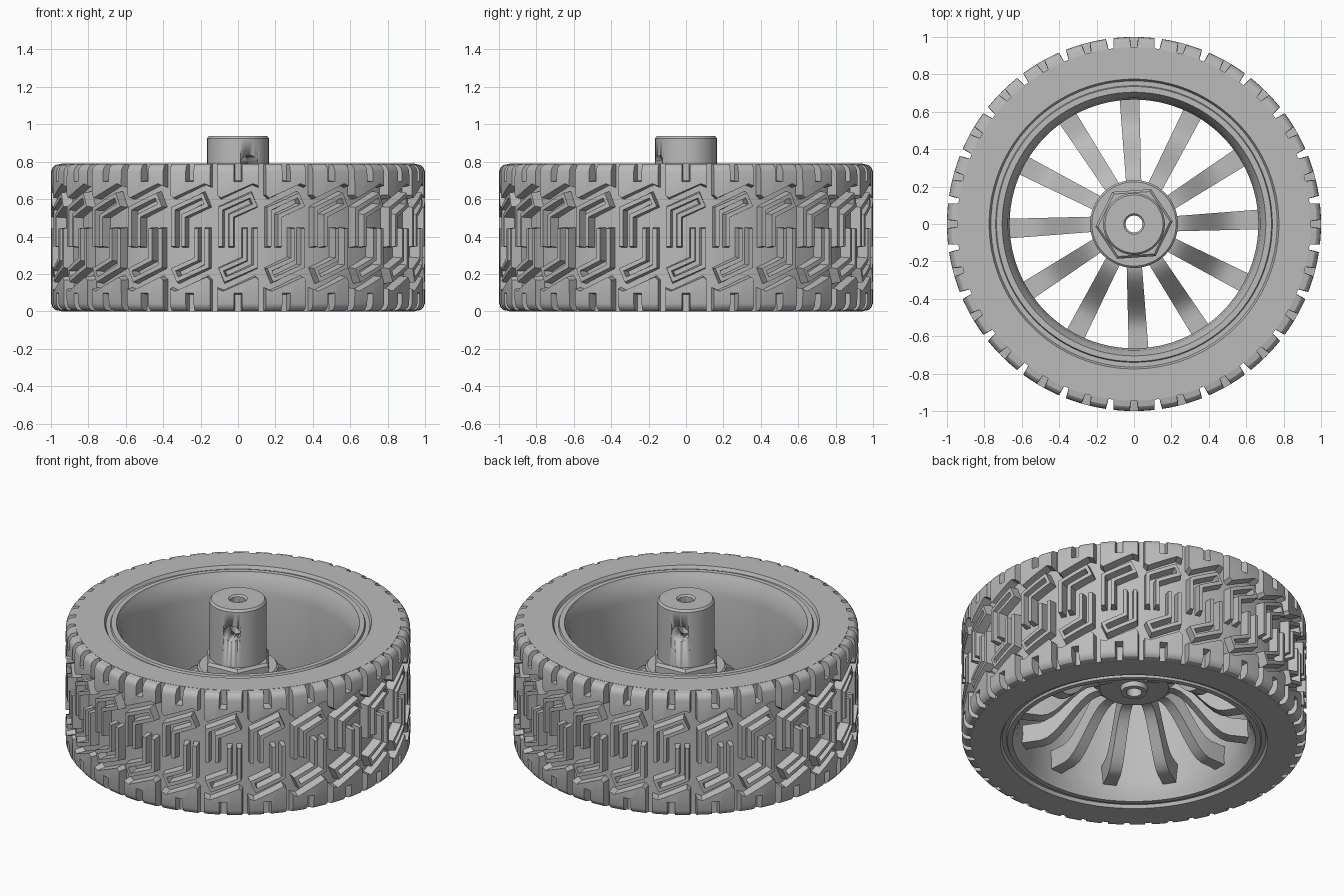
import bpy, bmesh
from math import sin, cos, pi, radians, sqrt
from mathutils import Vector, Matrix

cube = bpy.data.objects.get("Cube")
if cube:
    bpy.data.objects.remove(cube)

H = 0.79          # tyre height
CELLS = 24        # tread repeats
SPOKES = 12
TWIST = radians(4)

grey = bpy.data.materials.new("mid_grey")
grey.use_nodes = True
grey.diffuse_color = (0.5, 0.5, 0.5, 1)
grey.node_tree.nodes["Principled BSDF"].inputs["Base Color"].default_value = (0.5, 0.5, 0.5, 1)


def finish(name, bm, angle=30):
    mesh = bpy.data.meshes.new(name)
    bm.to_mesh(mesh)
    bm.free()
    mesh.materials.append(grey)
    ob = bpy.data.objects.new(name, mesh)
    bpy.context.collection.objects.link(ob)
    bpy.ops.object.select_all(action="DESELECT")
    ob.select_set(True)
    bpy.context.view_layer.objects.active = ob
    if angle:
        bpy.ops.object.shade_smooth_by_angle(angle=radians(angle))
    return ob


def lathe(name, profile, sides, turn=0.0, angle=30):
    """Spin a closed (radius, height) profile round the axle."""
    bm = bmesh.new()
    rings = []
    for i in range(sides):
        a = 2 * pi * i / sides + turn
        rings.append([bm.verts.new((r * cos(a), r * sin(a), z)) for r, z in profile])
    n = len(profile)
    for i in range(sides):
        p, q = rings[i], rings[(i + 1) % sides]
        for j in range(n):
            k = (j + 1) % n
            bm.faces.new((p[j], q[j], q[k], p[k]))
    bmesh.ops.recalc_face_normals(bm, faces=bm.faces)
    return finish(name, bm, angle)


# Tyre body with its inner rim, symmetric about mid height
upper = [(0.945, H), (0.775, H), (0.765, 0.77), (0.74, 0.77), (0.735, 0.783),
         (0.705, 0.783), (0.695, 0.76), (0.675, 0.72), (0.665, 0.65)]
lower = [(r, H - z) for r, z in reversed(upper)]
lathe("tyre_and_rim", upper + lower, 96)


# Tread blocks, drawn flat as (around, height), then wrapped on the tyre
def offset(path, d):
    a, b, c = (Vector(p) for p in path)
    n1 = (b - a).normalized().orthogonal()
    n2 = (c - b).normalized().orthogonal()
    return [a + n1 * d, b + (n1 + n2) * d / (1 + n1.dot(n2)), c + n2 * d]


def hook():
    """Bent bar with a slot along its middle."""
    path = [(-0.065, 0.34), (-0.065, 0.53), (0.095, 0.6)]
    short = path[:2] + [(0.065, 0.587)]
    w, s = 0.047, 0.011
    return (offset(path, w) + offset(path, -w)[::-1]
            + offset(short, -s) + offset(short, s)[::-1])


shoulder = [(-0.118, H), (-0.118, 0.62), (-0.095, 0.598), (0.08, 0.675),
            (0.118, 0.66), (0.118, H), (0.015, H), (0.015, 0.7),
            (-0.015, 0.7), (-0.015, H)]


def tread_radius(z):
    d = min(0.05, max(0, abs(z - H / 2) - (H / 2 - 0.05)))
    return 0.95 + sqrt(0.05 ** 2 - d * d)


cell = bmesh.new()
for outline in (hook(), shoulder):
    for flip in (False, True):
        pts = [(-u, H - z) if flip else (u, z) for u, z in outline]
        face = cell.faces.new([cell.verts.new((u, z, 0)) for u, z in pts])
        face.normal_update()
        if face.normal.z < 0:
            face.normal_flip()
cuts = [((u, 0, 0), (1, 0, 0)) for u in (-0.06, 0, 0.06)]
cuts += [((0, z, 0), (0, 1, 0)) for e in (0.012, 0.025, 0.042) for z in (e, H - e)]
for co, no in cuts:
    bmesh.ops.bisect_plane(cell, geom=cell.verts[:] + cell.edges[:] + cell.faces[:],
                           plane_co=co, plane_no=no)
tops = cell.faces[:]
bmesh.ops.inset_region(cell, faces=tops, use_boundary=True,
                       use_even_offset=True, thickness=0.007, depth=0)
raised = {v for f in tops for v in f.verts}
for v in cell.verts:
    u, z = v.co.x, v.co.y
    r = tread_radius(z) if v in raised else 0.938
    v.co = (r * sin(u), -r * cos(u), z)
cell_mesh = bpy.data.meshes.new("tread_cell")
cell.to_mesh(cell_mesh)
cell.free()

tread = bmesh.new()
for i in range(CELLS):
    start = len(tread.verts)
    tread.from_mesh(cell_mesh)
    tread.verts.ensure_lookup_table()
    bmesh.ops.rotate(tread, verts=tread.verts[start:], cent=(0, 0, 0),
                     matrix=Matrix.Rotation(2 * pi * i / CELLS, 3, "Z"))
bpy.data.meshes.remove(cell_mesh)
finish("tread_blocks", tread, 25)

# Hub and hexagonal nut
lathe("hub", [(0.045, 0.33), (0.075, 0.33), (0.08, 0.36), (0.2, 0.36), (0.235, 0.39),
              (0.235, 0.505), (0.225, 0.515), (0.045, 0.515)], 64)
lathe("hex_nut", [(0.15, 0.5), (0.207, 0.5), (0.207, 0.555), (0.193, 0.572), (0.15, 0.572)],
      6, TWIST, 0)

# Axle sleeve with a cross hole
sleeve = lathe("axle_sleeve", [(0.045, 0.5), (0.165, 0.5), (0.165, 0.925), (0.155, 0.938),
                               (0.055, 0.938), (0.045, 0.928)], 64)
cut = bmesh.new()
bmesh.ops.create_cone(cut, cap_ends=True, segments=32, radius1=0.05, radius2=0.05, depth=0.6,
                      matrix=Matrix.Translation((0, 0, 0.785))
                      @ Matrix.Rotation(radians(-68), 4, "Z") @ Matrix.Rotation(pi / 2, 4, "Y"))
cutter = finish("hole_cutter", cut)
cutter.hide_render = True
mod = sleeve.modifiers.new("cross_hole", "BOOLEAN")
mod.object = cutter
mod.solver = "EXACT"
bpy.context.view_layer.objects.active = sleeve
bpy.ops.object.modifier_apply(modifier=mod.name)
bpy.data.objects.remove(cutter)

# S-curved spokes running down from the hub to the rim
STEPS = 12
spokes = bmesh.new()
for i in range(SPOKES):
    turn = Matrix.Rotation(2 * pi * i / SPOKES, 3, "Z")
    last = None
    for k in range(STEPS + 1):
        r = 0.19 + 0.49 * k / STEPS
        t = min(1, max(0, (r - 0.22) / 0.34))
        s = t * t * (3 - 2 * t)
        top, base = 0.47 - 0.27 * s, 0.365 - 0.275 * s
        half = 0.04 + 0.013 * k / STEPS
        mid = 0.025 * k / STEPS
        ring = [spokes.verts.new(turn @ Vector((r, mid + y, z))) for y, z in
                ((-half, top), (half, top), (half * 0.75, base), (-half * 0.75, base))]
        if last:
            for j in range(4):
                m = (j + 1) % 4
                spokes.faces.new((last[j], last[m], ring[m], ring[j]))
        else:
            spokes.faces.new(ring)
        last = ring
    spokes.faces.new(last)
bmesh.ops.recalc_face_normals(spokes, faces=spokes.faces)
finish("spokes", spokes)
